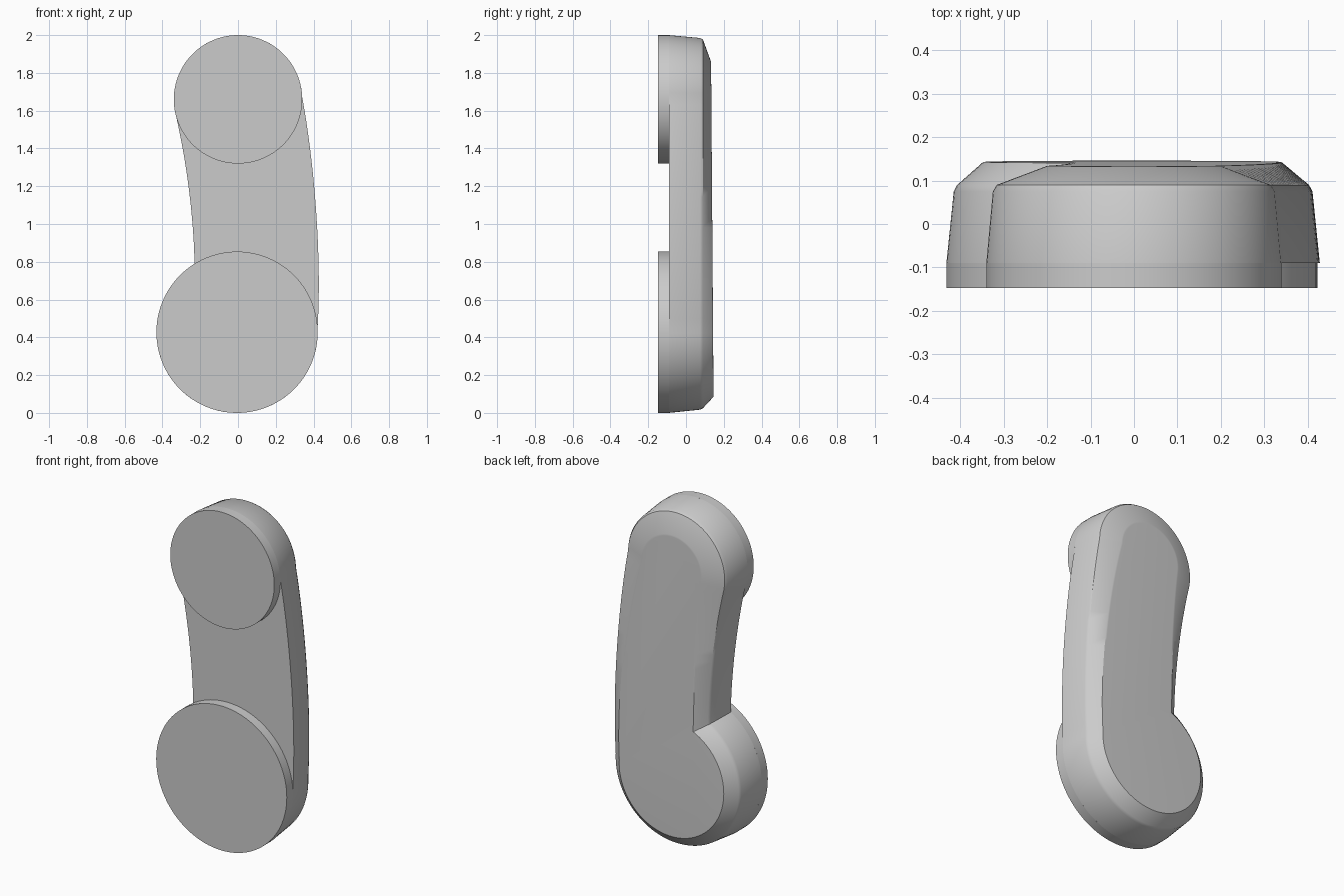
import bpy, bmesh
from math import sin, cos, pi, radians, sqrt, asin
from mathutils import Vector

cube = bpy.data.objects.get("Cube")
if cube:
    bpy.data.objects.remove(cube)

mat = bpy.data.materials.new("plain_grey")
mat.use_nodes = True
GREY = (0.6, 0.6, 0.6, 1)
mat.diffuse_color = GREY
mat.node_tree.nodes["Principled BSDF"].inputs["Base Color"].default_value = GREY

TOP, R_TOP = Vector((0, 1.66)), 0.34
LOW, R_LOW = Vector((-0.005, 0.427)), 0.427


def arc(centre, radius, a0, a1, n):
    return [centre + radius * Vector((cos(a0 + (a1 - a0) * i / n), sin(a0 + (a1 - a0) * i / n)))
            for i in range(n + 1)]


def bezier(p0, p1, p2, p3, n):
    """Interior points of a cubic curve."""
    pts = []
    for i in range(1, n):
        t = i / n
        s = 1 - t
        pts.append(s**3 * p0 + 3 * s * s * t * p1 + 3 * s * t * t * p2 + t**3 * p3)
    return pts


def outline(d_top, d_low):
    """Handle outline in x, z, inset by d_top at the top and d_low at the bottom."""
    rt, rl = R_TOP - d_top, R_LOW - d_low
    mid = (d_top + d_low) / 2
    notch = pi - asin(sqrt(rl**2 - (0.225 - d_low)**2) / rl)
    upper = arc(TOP, rt, radians(2), radians(190), 48)
    lower = arc(LOW, rl, notch, radians(363), 64)
    left = bezier(upper[-1], Vector((-0.275 + mid, 1.35)),
                  Vector((-0.235 + d_low, 1.05)), lower[0], 20)
    right = bezier(lower[-1], Vector((0.445 - d_low, 0.85)),
                   Vector((0.4 - mid, 1.35)), upper[0], 24)
    return upper + left + lower + right


def loft(name, rings):
    """Bridge rings of 3D points and cap both ends."""
    bm = bmesh.new()
    loops = [[bm.verts.new(p) for p in ring] for ring in rings]
    n = len(loops[0])
    for a, b in zip(loops, loops[1:]):
        for i in range(n):
            j = (i + 1) % n
            bm.faces.new((a[i], a[j], b[j], b[i]))
    bm.faces.new(loops[0])
    bm.faces.new(loops[-1])
    bmesh.ops.recalc_face_normals(bm, faces=bm.faces)
    mesh = bpy.data.meshes.new(name)
    bm.to_mesh(mesh)
    bm.free()
    mesh.materials.append(mat)
    obj = bpy.data.objects.new(name, mesh)
    bpy.context.collection.objects.link(obj)
    bpy.ops.object.select_all(action='DESELECT')
    obj.select_set(True)
    bpy.context.view_layer.objects.active = obj
    bpy.ops.object.shade_smooth_by_angle(angle=radians(30))
    return obj


# Curved body: tapered wall, softened shoulder, wide chamfer, slightly tilted back
levels = [(-0.09, -0.09, 0, 0), (0.075, 0.075, 0.015, 0.017), (0.09, 0.09, 0.024, 0.025),
          (0.132, 0.146, 0.14, 0.085), (0.1325, 0.1465, 0.15, 0.095)]
rings = []
for y_top, y_low, d_top, d_low in levels:
    rings.append([(p.x, y_low + (y_top - y_low) * p.y / 1.9, p.y)
                  for p in outline(d_top, d_low)])
loft("curved_body", rings)

# Round pads on the front
for name, centre, radius in (("upper_pad", TOP, R_TOP), ("lower_pad", LOW, R_LOW)):
    circle = arc(centre, radius, 0, 2 * pi, 96)[:-1]
    loft(name, [[(p.x, y, p.y) for p in circle] for y in (-0.147, -0.09)])
